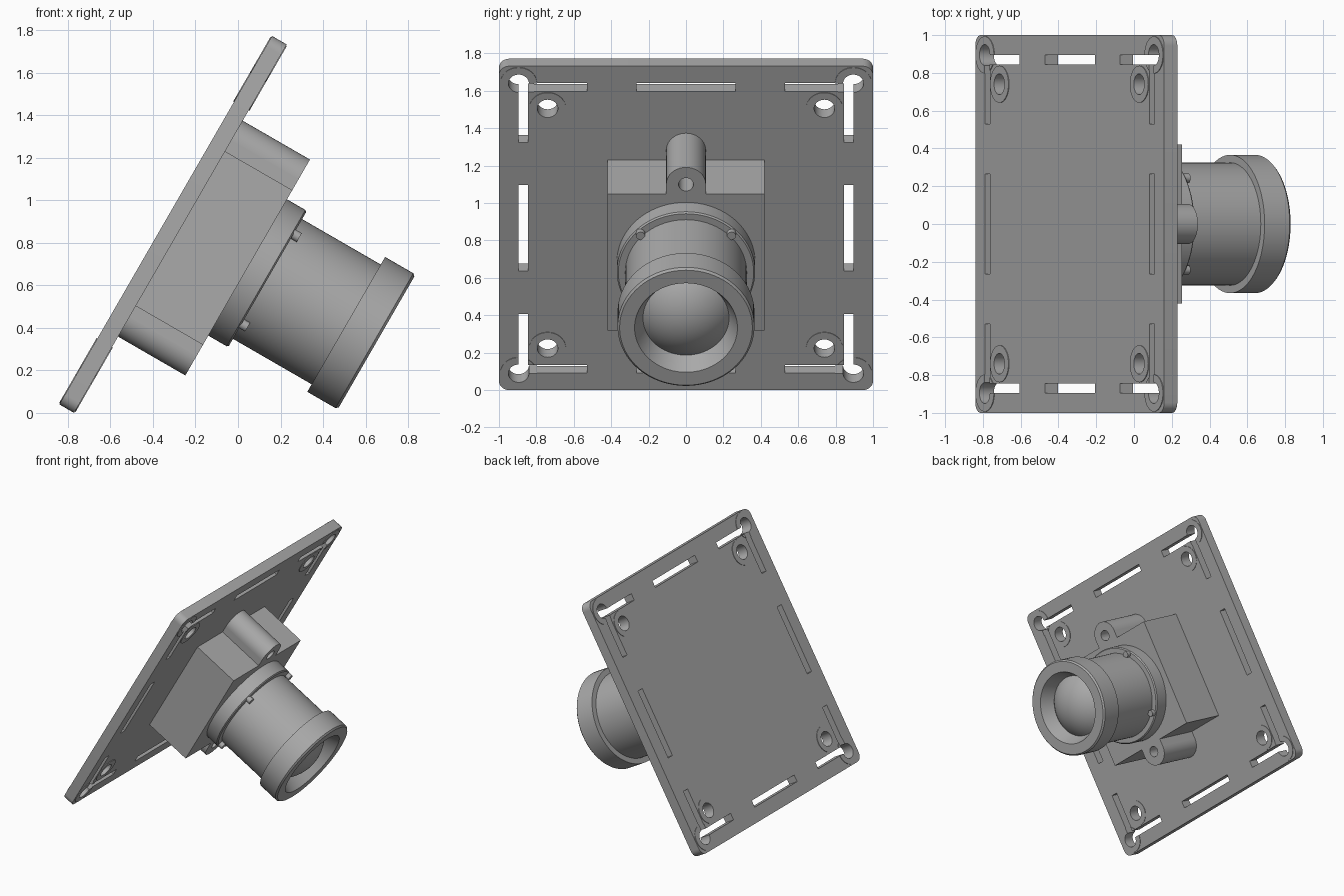
import bpy, bmesh, math
from mathutils import Matrix, Vector

if "Cube" in bpy.data.objects:
    bpy.data.objects.remove(bpy.data.objects["Cube"])

# Built flat (board in XY, lens along +Z), then tilted into place
TILT = Matrix.Translation((-0.34, 0, 0.906)) @ Matrix.Rotation(math.radians(120), 4, 'Y')
grey = bpy.data.materials.new("mid_grey")
grey.diffuse_color = (0.40, 0.40, 0.40, 1)
grey.use_nodes = True
grey.node_tree.nodes["Principled BSDF"].inputs["Base Color"].default_value = grey.diffuse_color


def make(name, bm):
    bmesh.ops.recalc_face_normals(bm, faces=bm.faces)
    me = bpy.data.meshes.new(name)
    bm.to_mesh(me)
    bm.free()
    me.materials.append(grey)
    ob = bpy.data.objects.new(name, me)
    bpy.context.collection.objects.link(ob)
    return ob


def box(bm, x0, x1, y0, y1, z0, z1):
    m = Matrix.Translation(((x0 + x1) / 2, (y0 + y1) / 2, (z0 + z1) / 2))
    m = m @ Matrix.Diagonal((x1 - x0, y1 - y0, z1 - z0, 1))
    return bmesh.ops.create_cube(bm, size=1, matrix=m)['verts']


def cyl(bm, x, y, r, z0, z1, n=40):
    bmesh.ops.create_cone(bm, cap_ends=True, segments=n, radius1=r, radius2=r,
                          depth=z1 - z0, matrix=Matrix.Translation((x, y, (z0 + z1) / 2)))


def boolean(ob, bm, op):
    tool = make("cutter", bm)
    mod = ob.modifiers.new("cut", 'BOOLEAN')
    mod.operation, mod.object, mod.solver = op, tool, 'EXACT'
    mod.use_self = True
    bpy.context.view_layer.objects.active = ob
    bpy.ops.object.modifier_apply(modifier=mod.name)
    bpy.data.objects.remove(tool)


def finish(ob):
    ob.matrix_world = TILT
    bpy.ops.object.select_all(action='DESELECT')
    ob.select_set(True)
    bpy.context.view_layer.objects.active = ob
    bpy.ops.object.shade_smooth_by_angle(angle=math.radians(30))


def lathe(name, profile, n=72):
    bm = bmesh.new()
    vs = [bm.verts.new((r, 0, w)) for r, w in profile]
    es = [bm.edges.new(p) for p in zip(vs, vs[1:])]
    bmesh.ops.spin(bm, geom=vs + es, cent=(0, 0, 0), axis=(0, 0, 1),
                   angle=math.tau, steps=n, use_merge=False)
    bmesh.ops.remove_doubles(bm, verts=bm.verts, dist=1e-4)
    finish(make(name, bm))


SIGNS = [(a, b) for a in (-1, 1) for b in (-1, 1)]

# Circuit board with rounded corners
bm = bmesh.new()
box(bm, -1, 1, -1, 1, 0, 0.08)
edges = [e for e in bm.edges if abs(e.verts[0].co.z - e.verts[1].co.z) > 0.01]
bmesh.ops.bevel(bm, geom=edges, offset=0.055, segments=6, profile=0.5, affect='EDGES')
board = make("circuit_board", bm)

# Slightly raised pads around the holes
bm = bmesh.new()
for a, b in SIGNS:
    for c in (0.74, 0.895):
        cyl(bm, a * c, b * c, 0.098, -0.004, 0.084)
boolean(board, bm, 'UNION')

# Mounting holes
bm = bmesh.new()
for a, b in SIGNS:
    for c in (0.74, 0.895):
        cyl(bm, a * c, b * c, 0.055, -0.1, 0.2)
boolean(board, bm, 'DIFFERENCE')

# Edge slots: one in the middle of each side, one running into each corner hole
for along_x in (True, False):
    bm = bmesh.new()
    for s in (-1, 1):
        for lo, hi in ((-0.895, -0.53), (-0.265, 0.265), (0.53, 0.895)):
            a, b = s * 0.87 - 0.026, s * 0.87 + 0.026
            if along_x:
                box(bm, lo, hi, a, b, -0.1, 0.2)
            else:
                box(bm, a, b, lo, hi, -0.1, 0.2)
    boolean(board, bm, 'DIFFERENCE')
finish(board)

# Square lens housing with two screw lugs
bm = bmesh.new()
box(bm, -0.42, 0.42, -0.42, 0.42, 0.075, 0.445)
housing = make("lens_housing", bm)
for s in (-1, 1):
    bm = bmesh.new()
    cyl(bm, s * 0.48, 0, 0.106, 0.075, 0.445)
    boolean(housing, bm, 'UNION')
    bm = bmesh.new()
    box(bm, *sorted((s * 0.38, s * 0.48)), -0.106, 0.106, 0.075, 0.445)
    boolean(housing, bm, 'UNION')
    bm = bmesh.new()
    cyl(bm, s * 0.48, 0, 0.04, 0.085, 0.6, 24)
    boolean(housing, bm, 'DIFFERENCE')
finish(housing)

# Lens mount flange, barrel and front ring with a conical recess
lathe("lens_flange", [(0, 0.44), (0.37, 0.44), (0.37, 0.545), (0.362, 0.553), (0, 0.553)])
lathe("lens_barrel", [(0, 0.55), (0.325, 0.55), (0.325, 0.99), (0, 0.99)])
lathe("lens_front_ring", [(0, 0.98), (0.366, 0.98), (0.366, 1.133), (0.355, 1.145),
                          (0.275, 1.145), (0.23, 1.04), (0, 1.04)])

# Domed front glass
R = (0.23 ** 2 + 0.1 ** 2) / 0.2
top = math.asin(0.23 / R)
lathe("front_glass", [(R * math.sin(top * i / 10), 1.14 - R + R * math.cos(top * i / 10))
                      for i in range(10, -1, -1)])

# Small set screws between flange and barrel
bm = bmesh.new()
for a, b in SIGNS:
    cyl(bm, a * 0.243, b * 0.243, 0.024, 0.54, 0.585, 16)
finish(make("set_screws", bm))
